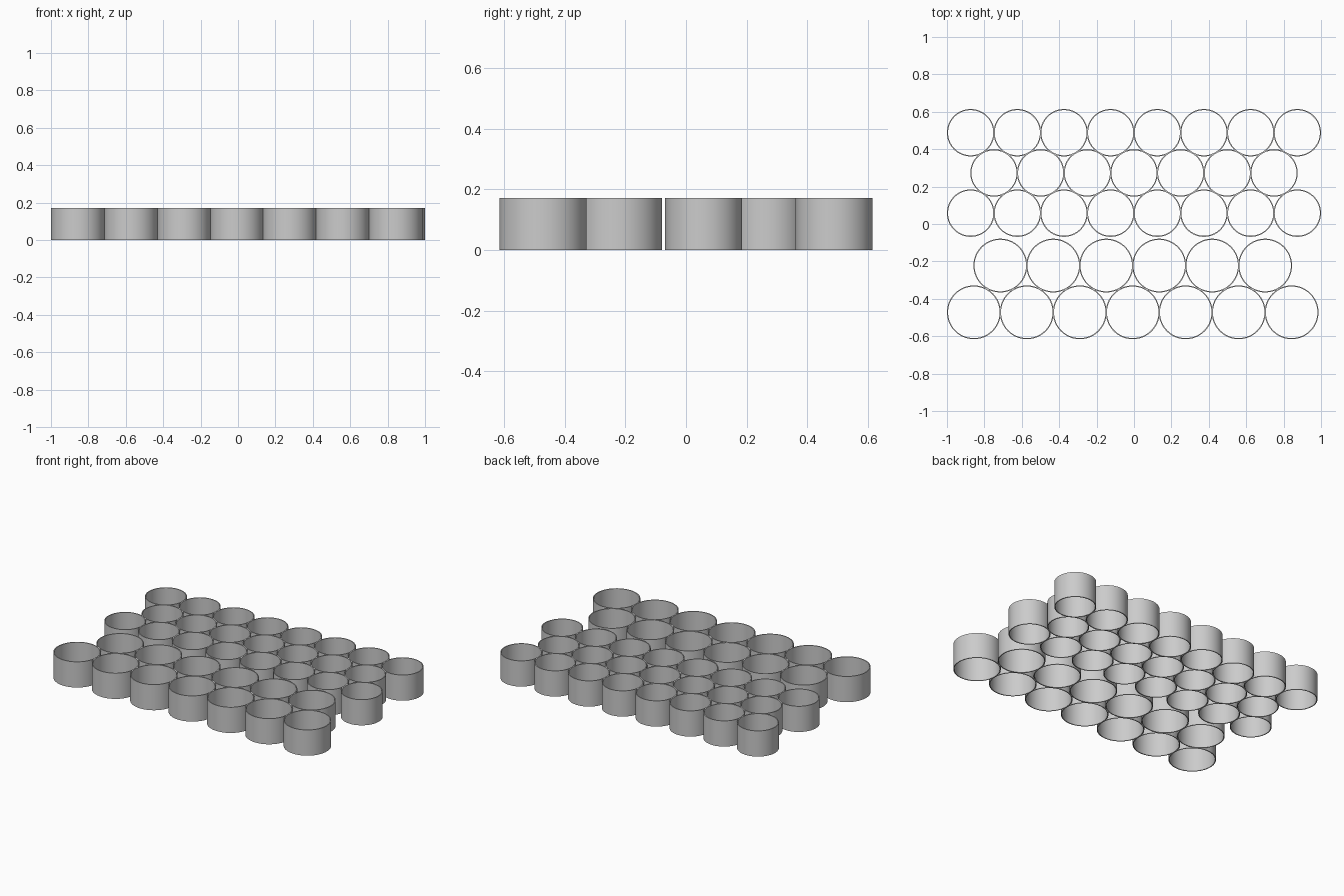
import bpy
import bmesh
from math import cos, sin, tau

cube = bpy.data.objects.get("Cube")
if cube:
    bpy.data.objects.remove(cube, do_unlink=True)

HEIGHT = 0.1715
WALL = 0.006
SIDES = 96

grey = bpy.data.materials.new("plain grey")
grey.use_nodes = True
colour = (0.6, 0.6, 0.6, 1)
grey.diffuse_color = colour
grey.node_tree.nodes["Principled BSDF"].inputs["Base Color"].default_value = colour


def ring_mesh(name, radius):
    """Open tube: a closed rectangular wall section swept round the z axis."""
    bm = bmesh.new()
    inner = radius - WALL
    section = [(radius, 0), (radius, HEIGHT), (inner, HEIGHT), (inner, 0)]
    loops = [[bm.verts.new((r * cos(tau * i / SIDES), r * sin(tau * i / SIDES), z))
              for i in range(SIDES)] for r, z in section]
    for k, loop in enumerate(loops):
        upper = loops[(k + 1) % len(loops)]
        for i in range(SIDES):
            j = (i + 1) % SIDES
            bm.faces.new((loop[i], loop[j], upper[j], upper[i]))
    bmesh.ops.recalc_face_normals(bm, faces=bm.faces)
    mesh = bpy.data.meshes.new(name)
    bm.to_mesh(mesh)
    bm.free()
    mesh.materials.append(grey)
    return mesh


small = ring_mesh("small_ring", 0.1267)
large = ring_mesh("large_ring", 0.1437)

# Staggered rows: name, mesh, count, first centre x, spacing, y
rows = [
    ("back_row_ring", small, 8, -0.8733, 0.2495, 0.488),
    ("second_row_ring", small, 7, -0.7485, 0.2495, 0.273),
    ("middle_row_ring", small, 8, -0.8733, 0.2495, 0.058),
    ("fourth_row_ring", large, 6, -0.7147, 0.2832, -0.2222),
    ("front_row_ring", large, 7, -0.8563, 0.2832, -0.4722),
]

rings = []
for name, mesh, count, start, pitch, y in rows:
    for i in range(count):
        ring = bpy.data.objects.new(f"{name}_{i + 1}", mesh)
        ring.location = (start + i * pitch, y, 0)
        bpy.context.collection.objects.link(ring)
        rings.append(ring)

# Smooth walls, crisp rims
for ring in (rings[0], rings[-1]):
    bpy.ops.object.select_all(action="DESELECT")
    ring.select_set(True)
    bpy.context.view_layer.objects.active = ring
    bpy.ops.object.shade_smooth_by_angle()
